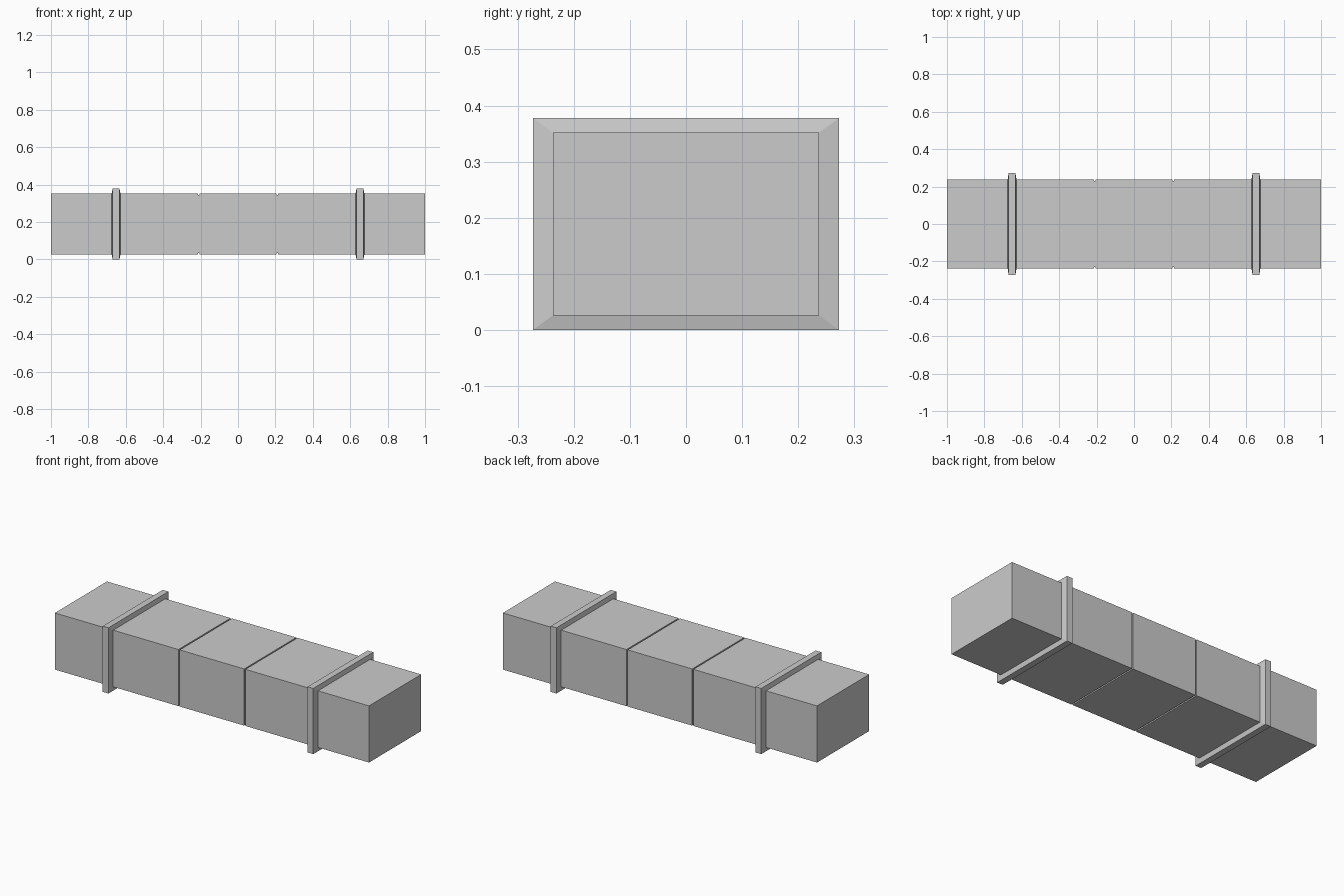
import bpy, bmesh

if "Cube" in bpy.data.objects:
    bpy.data.objects.remove(bpy.data.objects["Cube"])

HALF_Y, HALF_Z, MID_Z = 0.237, 0.163, 0.189   # duct cross-section


def loft(name, stations, closed=False):
    """Rectangular rings along x; each station is (x, y half-size, z half-size)."""
    bm = bmesh.new()
    rings = [[bm.verts.new((x, sy * hy, MID_Z + sz * hz))
              for sy, sz in ((-1, -1), (1, -1), (1, 1), (-1, 1))]
             for x, hy, hz in stations]
    pairs = list(zip(rings, rings[1:]))
    if closed:
        pairs.append((rings[-1], rings[0]))
    else:
        bm.faces.new(rings[0])
        bm.faces.new(rings[-1])
    for a, b in pairs:
        for i in range(4):
            j = (i + 1) % 4
            bm.faces.new((a[i], a[j], b[j], b[i]))
    bmesh.ops.recalc_face_normals(bm, faces=bm.faces)
    mesh = bpy.data.meshes.new(name)
    bm.to_mesh(mesh)
    bm.free()
    obj = bpy.data.objects.new(name, mesh)
    bpy.context.collection.objects.link(obj)
    return obj


# Duct body with two narrow seam grooves
GROOVE_W, GROOVE_D = 0.004, 0.007
outer = (HALF_Y, HALF_Z)
inner = (HALF_Y - GROOVE_D, HALF_Z - GROOVE_D)
stations = [(-1, *outer)]
for x in (-0.209, 0.209):
    stations += [(x - GROOVE_W, *outer), (x - GROOVE_W, *inner),
                 (x + GROOVE_W, *inner), (x + GROOVE_W, *outer)]
stations.append((1, *outer))
loft("duct_body", stations)

# Tapered flange collars, wider at the duct surface than at the rim
for side, x in (("left", -0.652), ("right", 0.652)):
    base = (HALF_Y - 0.002, HALF_Z - 0.002)
    rim = (0.273, 0.189)
    loft(f"{side}_flange", [(x - 0.024, *base), (x - 0.018, *rim),
                            (x + 0.018, *rim), (x + 0.024, *base)], closed=True)
